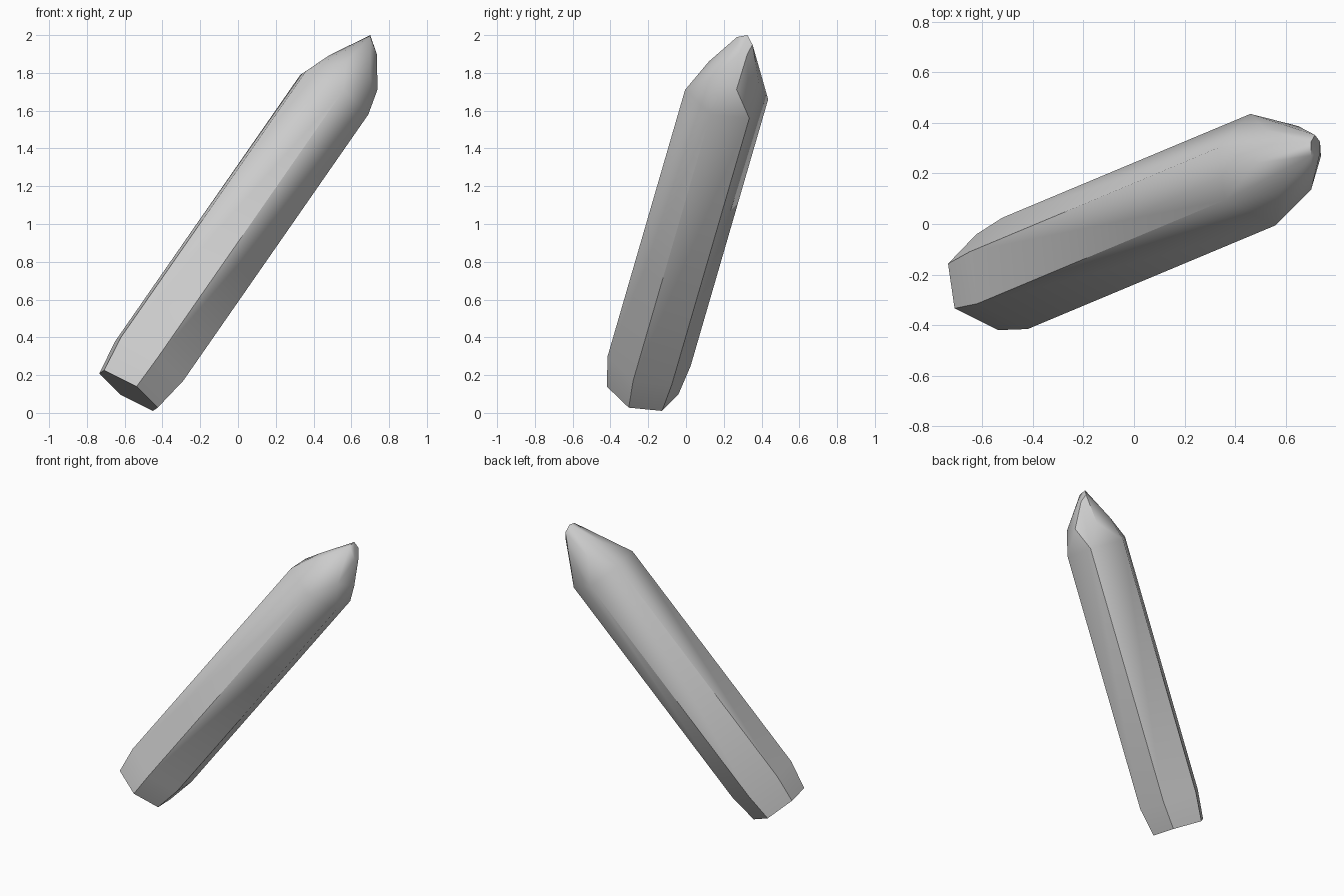
import bpy, bmesh, math
from mathutils import Vector

cube = bpy.data.objects.get("Cube")
if cube:
    bpy.data.objects.remove(cube, do_unlink=True)

# Stone colour
stone = bpy.data.materials.new("grey_stone")
stone.use_nodes = True
colour = (0.6, 0.6, 0.6, 1)
stone.diffuse_color = colour
stone.node_tree.nodes["Principled BSDF"].inputs["Base Color"].default_value = colour

# Hexagonal cross-section: three corners and their opposites, square to the leaning axis
half = [Vector(p) for p in ((-.15, -.12, .125), (.05, -.22, .025), (.18, -.085, -.105))]
corners = half + [-p for p in half]
middles = [(corners[i] + corners[(i + 1) % 6]) / 2 for i in range(6)]

bm = bmesh.new()


def ring(centre, offsets, scale):
    return [bm.verts.new(Vector(centre) + p * scale) for p in offsets]


# Chamfered foot and long shaft
foot = ring((-.58, -.23, .118), corners, .86)
base = ring((-.47, -.195, .275), corners, 1)
shoulder = ring((.51, .215, 1.685), corners, 1)
bm.faces.new(foot)
for low, high in ((foot, base), (base, shoulder)):
    for i in range(6):
        j = (i + 1) % 6
        bm.faces.new((low[i], low[j], high[j], high[i]))

# Faceted point, turned half a side from the shaft, with a slanted blunt end
facet = ring((.61, .254, 1.802), middles, .78)
blunt = [bm.verts.new(p) for p in ((.70, .27, 1.99), (.70, .325, 2.0),
                                   (.715, .352, 1.95), (.735, .325, 1.9), (.735, .28, 1.9))]
hull = bmesh.ops.convex_hull(bm, input=shoulder + facet + blunt)

# Remove the hidden hull floor inside the shaft
bmesh.ops.delete(bm, geom=[f for f in bm.faces if len(f.verts) == 3
                           and all(v in shoulder for v in f.verts)], context="FACES")
bmesh.ops.recalc_face_normals(bm, faces=bm.faces)

mesh = bpy.data.meshes.new("crystal_shard")
bm.to_mesh(mesh)
bm.free()
mesh.materials.append(stone)
shard = bpy.data.objects.new("crystal_shard", mesh)
bpy.context.collection.objects.link(shard)

# Soft shading over the point, crisp edges along the shaft
bpy.ops.object.select_all(action="DESELECT")
shard.select_set(True)
bpy.context.view_layer.objects.active = shard
bpy.ops.object.shade_smooth_by_angle(angle=math.radians(32))
